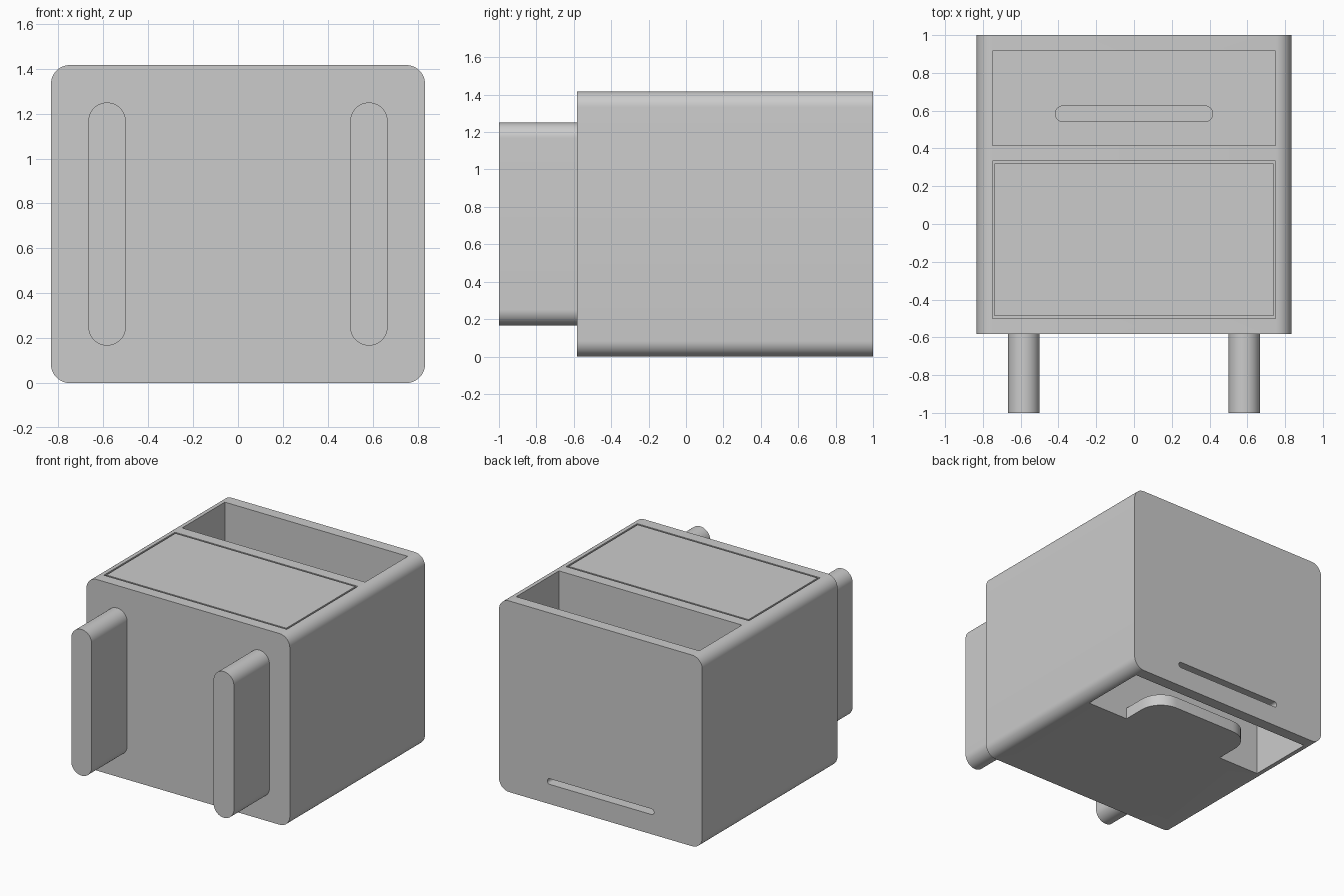
import bpy
import math
from mathutils import Vector

if "Cube" in bpy.data.objects:
    bpy.data.objects.remove(bpy.data.objects["Cube"])

U = 1 / 12      # one wall thickness, the module of the whole design
FLOOR = 8 * U   # underside of the shelf inside the rear shaft

grey = bpy.data.materials.new("plain grey")
grey.diffuse_color = (0.6, 0.6, 0.6, 1)
grey.use_nodes = True
grey.node_tree.nodes["Principled BSDF"].inputs["Base Color"].default_value = (0.6, 0.6, 0.6, 1)


def slab(name, axis, low, high, radius=0.0, steps=10):
    """Box from low to high, its four edges along the axis rounded."""
    low, high = Vector(low), Vector(high)
    a, b = [i for i in range(3) if i != axis]
    centre, half = (low + high) / 2, (high - low) / 2
    outline = []
    for k, (sa, sb) in enumerate([(1, 1), (-1, 1), (-1, -1), (1, -1)]):
        for s in range(steps + 1 if radius else 1):
            t = math.pi / 2 * (k + s / steps)
            outline.append((centre[a] + sa * (half[a] - radius) + radius * math.cos(t),
                            centre[b] + sb * (half[b] - radius) + radius * math.sin(t)))
    n = len(outline)
    verts = []
    for end in (low[axis], high[axis]):
        for p, q in outline:
            v = [0, 0, 0]
            v[axis], v[a], v[b] = end, p, q
            verts.append(v)
    faces = [list(range(n))[::-1], list(range(n, 2 * n))]
    faces += [[i, (i + 1) % n, n + (i + 1) % n, n + i] for i in range(n)]
    if axis == 1:   # keep the normals outward
        faces = [f[::-1] for f in faces]
    mesh = bpy.data.meshes.new(name)
    mesh.from_pydata(verts, [], faces)
    mesh.materials.append(grey)
    obj = bpy.data.objects.new(name, mesh)
    bpy.context.collection.objects.link(obj)
    return obj


def activate(obj):
    bpy.ops.object.select_all(action='DESELECT')
    obj.select_set(True)
    bpy.context.view_layer.objects.active = obj


def combine(target, tool, operation='DIFFERENCE'):
    activate(target)
    mod = target.modifiers.new("cut", 'BOOLEAN')
    mod.operation, mod.solver, mod.object = operation, 'EXACT', tool
    bpy.ops.object.modifier_apply(modifier=mod.name)
    bpy.data.objects.remove(tool)


# Main housing, rounded along its depth
body = slab("housing", 1, (-10 * U, -7 * U, 0), (10 * U, 12 * U, 17 * U), U)

# Rear shaft: open compartment above, open chamber below the shelf
combine(body, slab("upper_cut", 2, (-9 * U, 5 * U, FLOOR + U), (9 * U, 11 * U, 18 * U)))
combine(body, slab("lower_cut", 2, (-9 * U, 5 * U, -U), (9 * U, 11 * U, FLOOR)))

# Slot through the shelf and a thin slot through the back wall
combine(body, slab("shelf_slot", 2, (-5 * U, 6.5 * U, FLOOR - U), (5 * U, 7.5 * U, FLOOR + 2 * U), U / 2))
combine(body, slab("back_slot", 1, (-5.25 * U, 10.5 * U, 1.75 * U), (5.25 * U, 13 * U, 2.25 * U), U / 4))

# Recess for the lid
combine(body, slab("lid_recess", 2, (-9 * U, -6 * U, 16 * U), (9 * U, 4 * U, 18 * U)))

# Rounded tongue reaching into the lower chamber
combine(body, slab("tongue", 2, (-5 * U, 2 * U, 0), (5 * U, 9 * U, U), 2 * U), 'UNION')

# Flush lid with a narrow gap all round
gap = 0.0125
lid = slab("lid", 2, (-9 * U + gap, -6 * U + gap, 16 * U), (9 * U - gap, 4 * U - gap, 17 * U))

# Two upright rounded bars on the front
bars = [slab(name, 1, (x - U, -12 * U, 2 * U), (x + U, -7 * U, 15 * U), U, 16)
        for name, x in (("left_bar", 7 * U), ("right_bar", -7 * U))]

for obj in [body, lid] + bars:
    activate(obj)
    bpy.ops.object.shade_smooth_by_angle(angle=math.radians(30))
